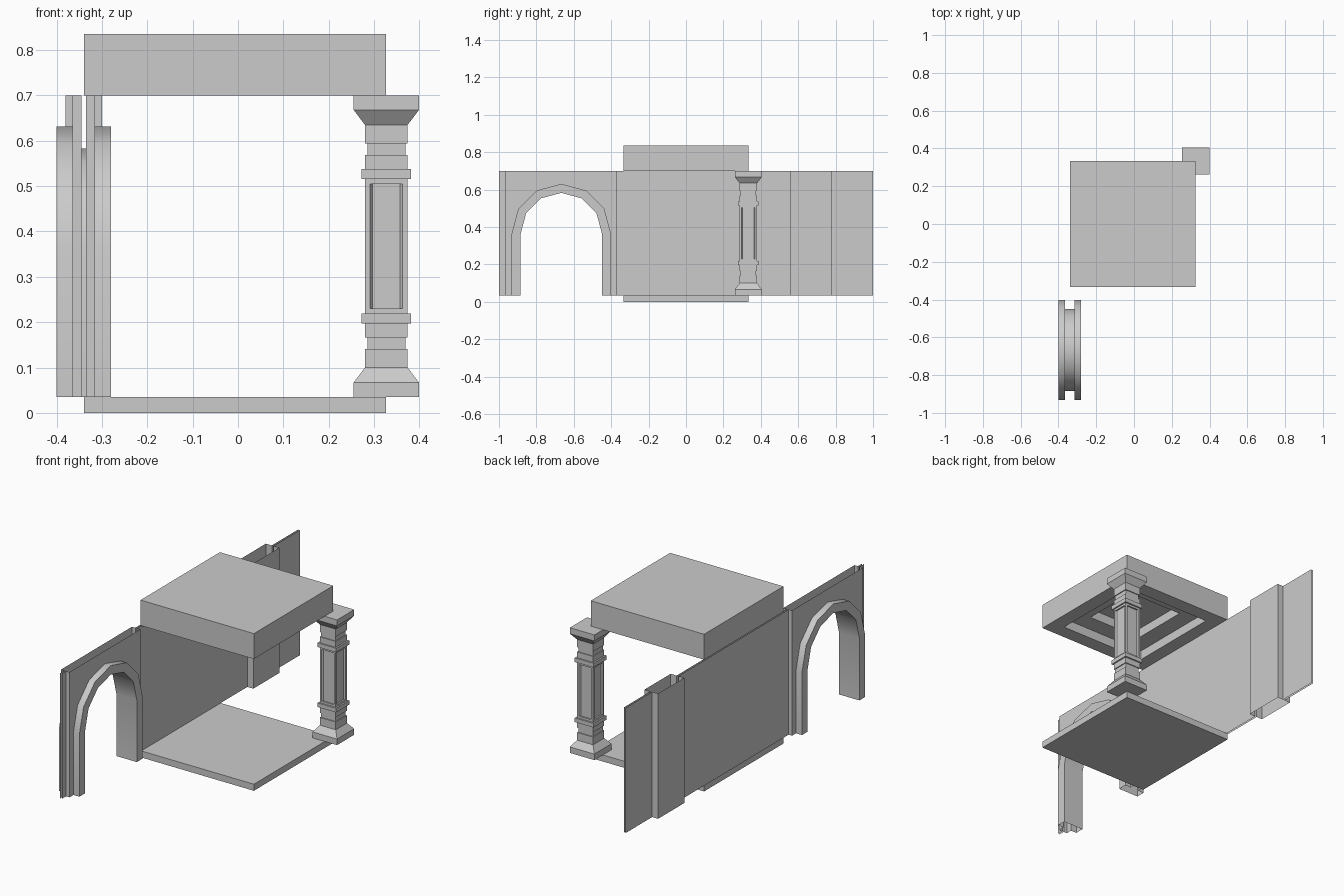
import bpy, bmesh, math

if "Cube" in bpy.data.objects:
    bpy.data.objects.remove(bpy.data.objects["Cube"])

WX = -0.34            # wall centre line
TX = -0.0065          # tile centre
Z0, Z1 = 0.035, 0.70  # wall bottom and top


def make(name, bm, loc=(0, 0, 0), mirror=False, smooth=False):
    me = bpy.data.meshes.new(name)
    bm.to_mesh(me)
    bm.free()
    ob = bpy.data.objects.new(name, me)
    ob.location = loc
    bpy.context.collection.objects.link(ob)
    if mirror:
        ob.modifiers.new("other_side", 'MIRROR')
    if smooth:
        bpy.ops.object.select_all(action='DESELECT')
        ob.select_set(True)
        bpy.context.view_layer.objects.active = ob
        bpy.ops.object.shade_smooth_by_angle(angle=math.radians(35))
    return ob


def loft(bm, rails, closed=False):
    """Quads between successive rows of points."""
    rows = [[bm.verts.new(p) for p in r] for r in rails]
    for a, b in zip(rows, rows[1:]):
        n = len(a)
        for i in range(n if closed else n - 1):
            j = (i + 1) % n
            bm.faces.new((a[i], a[j], b[j], b[i]))
    return rows


def square(h, z):
    return [(-h, -h, z), (h, -h, z), (h, h, z), (-h, h, z)]


def square_stack(profile):
    """Closed solid from (half width, height) pairs."""
    bm = bmesh.new()
    rows = loft(bm, [square(h, z) for h, z in profile], True)
    bm.faces.new(rows[0][::-1])
    bm.faces.new(rows[-1])
    bmesh.ops.recalc_face_normals(bm, faces=bm.faces)
    return bm


def wall_run(bm, pts):
    """Upright sheet along (offset, y) points."""
    loft(bm, [[(x, y, z) for x, y in pts] for z in (Z0, Z1)])


# floor slab and ceiling block with a two-step coffer underneath
make("floor_slab", square_stack([(0.333, 0), (0.333, Z0)]), (TX, 0, 0))
make("ceiling_block", square_stack([
    (0.16, 0.80), (0.16, 0.75), (0.255, 0.75), (0.255, Z1),
    (0.333, Z1), (0.333, 0.835)]), (TX, 0, 0))

# column: half profile mirrored about its middle height
MID = (Z0 + Z1) / 2
half = [(0.072, Z0), (0.072, 0.067), (0.047, 0.10), (0.047, 0.141),
        (0.042, 0.141), (0.042, 0.166), (0.047, 0.166), (0.047, 0.197),
        (0.055, 0.197), (0.055, 0.219), (0.047, 0.219)]
bm = square_stack(half + [(h, 2 * MID - z) for h, z in reversed(half)])

# sunken panel on each face of the shaft
shaft = [f for f in bm.faces if abs(f.normal.z) < 0.1 and f.calc_area() > 0.02]
for f in shaft:
    n = f.normal.copy()
    c = f.calc_center_median()
    bmesh.ops.inset_region(bm, faces=[f], thickness=0.016)
    new = bmesh.ops.extrude_discrete_faces(bm, faces=[f])["faces"][0]
    for v in new.verts:
        d = v.co - c
        d.z = 0
        v.co -= d * 0.16 + n * 0.008
make("column", bm, (0.327, 0.3333, 0))

# plain wall
bm = bmesh.new()
wall_run(bm, [(0.005, -0.3333), (0.005, 0.3333)])
make("plain_wall", bm, (WX, 0, 0), True)

# wall with pilaster
bm = bmesh.new()
wall_run(bm, [(0.005, -0.3333), (0.005, -0.11), (0.04, -0.11),
              (0.04, 0.11), (0.005, 0.11), (0.005, 0.3333)])
make("pilaster_wall", bm, (WX, 0.6667, 0), True)


def arch(r, x):
    pts = [(x, -r, Z0)]
    for i in range(7):
        a = math.pi * (1 - i / 6)
        pts.append((x, r * math.cos(a), 0.366 + r * math.sin(a)))
    return pts + [(x, r, Z0)]


# thick wall around the archway
RO, RI = 0.265, 0.217
bm = bmesh.new()
for pts in ([(0.005, -0.3333), (0.005, -0.298), (0.025, -0.298)],
            [(0.025, 0.298), (0.005, 0.298), (0.005, 0.3333)]):
    wall_run(bm, pts)
outline = [(0.025, -0.298, Z0)] + arch(RO, 0.025) + [
    (0.025, 0.298, Z0), (0.025, 0.298, Z1), (0.025, -0.298, Z1)]
bm.faces.new([bm.verts.new(p) for p in outline])
bmesh.ops.remove_doubles(bm, verts=bm.verts, dist=1e-5)
make("arch_wall", bm, (WX, -0.6667, 0), True)

# arch trim and soffit
bm = bmesh.new()
loft(bm, [arch(RI, 0), arch(RI, 0.06), arch(RO, 0.06), arch(RO, 0.025)])
make("arch_trim", bm, (WX, -0.6667, 0), True, True)
